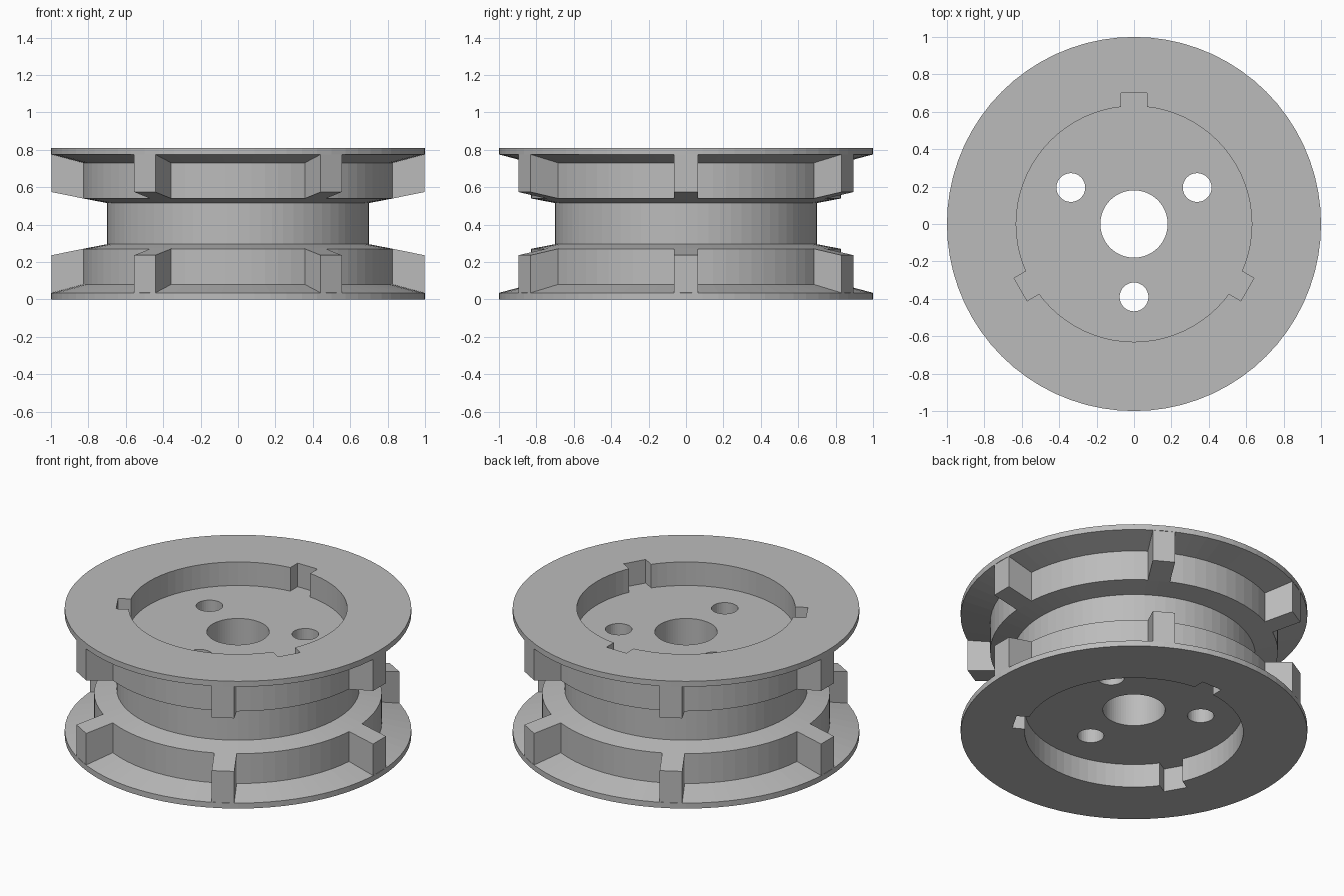
import bpy, bmesh
from math import pi, radians
from mathutils import Matrix, Vector

cube = bpy.data.objects.get("Cube")
if cube:
    bpy.data.objects.remove(cube, do_unlink=True)

HEIGHT = 0.81
SIDES = 72

grey = bpy.data.materials.new("plain grey")
grey.use_nodes = True
colour = (0.5, 0.5, 0.5, 1)
grey.diffuse_color = colour
grey.node_tree.nodes["Principled BSDF"].inputs["Base Color"].default_value = colour


def make_object(name, bm):
    bmesh.ops.recalc_face_normals(bm, faces=bm.faces)
    mesh = bpy.data.meshes.new(name)
    bm.to_mesh(mesh)
    bm.free()
    mesh.materials.append(grey)
    obj = bpy.data.objects.new(name, mesh)
    bpy.context.collection.objects.link(obj)
    return obj


def lathe(name, profile):
    """Revolve a closed (radius, height) outline around z."""
    bm = bmesh.new()
    verts = [bm.verts.new((r, 0, z)) for r, z in profile]
    edges = [bm.edges.new((a, b)) for a, b in zip(verts, verts[1:] + verts[:1])]
    bmesh.ops.spin(bm, geom=verts + edges, cent=(0, 0, 0), axis=(0, 0, 1),
                   angle=2 * pi, steps=SIDES, use_merge=True)
    bmesh.ops.remove_doubles(bm, verts=bm.verts, dist=1e-5)
    return make_object(name, bm)


def add_prism(bm, outline, half_width, angle):
    """Extrude a radial (radius, height) outline sideways and turn it about z."""
    turn = Matrix.Rotation(angle, 4, 'Z')
    near, far = [[bm.verts.new(turn @ Vector((r, y, z))) for r, z in outline]
                 for y in (-half_width, half_width)]
    bm.faces.new(near)
    bm.faces.new(far[::-1])
    for i in range(len(outline)):
        j = (i + 1) % len(outline)
        bm.faces.new((near[i], near[j], far[j], far[i]))


def mirrored(outline):
    return [(r, HEIGHT - z) for r, z in outline]


# Wheel body: bore, recess, flange, shoulder and hub, repeated upside down
lower = [(0.18, 0.15), (0.63, 0.15), (0.63, 0), (1, 0), (1, 0.035),
         (0.83, 0.08), (0.83, 0.27), (0.70, 0.295)]
body = lathe("wheel_body", lower + mirrored(lower)[::-1])

# Key notches in both recesses
bm = bmesh.new()
notch = [(0.6, -0.05), (0.7, -0.05), (0.7, 0.15), (0.6, 0.15)]
for angle in (90, 210, 330):
    for outline in (notch, mirrored(notch)):
        add_prism(bm, outline, 0.07, radians(angle))
notch_cutter = make_object("notch_cutter", bm)

# Bolt holes through the web
bm = bmesh.new()
for angle in (30, 150, 270):
    place = Matrix.Rotation(radians(angle), 4, 'Z') @ Matrix.Translation((0.39, 0, HEIGHT / 2))
    bmesh.ops.create_cone(bm, cap_ends=True, segments=36, radius1=0.077,
                          radius2=0.077, depth=1, matrix=place)
hole_cutter = make_object("hole_cutter", bm)

# Cut the body, then discard the cutters
cutters = (notch_cutter, hole_cutter)
for cutter in cutters:
    cutter.hide_render = True
    cut = body.modifiers.new(cutter.name, 'BOOLEAN')
    cut.operation = 'DIFFERENCE'
    cut.solver = 'EXACT'
    cut.object = cutter
depsgraph = bpy.context.evaluated_depsgraph_get()
cut_mesh = bpy.data.meshes.new_from_object(body.evaluated_get(depsgraph))
body.modifiers.clear()
body.data = cut_mesh
for cutter in cutters:
    bpy.data.objects.remove(cutter, do_unlink=True)

# Six radial ribs on each flange, tops following the shoulder slope
rib = [(0.825, 0.02), (0.997, 0.02), (0.997, 0.236), (0.825, 0.271)]
for name, outline in (("lower_ribs", rib), ("upper_ribs", mirrored(rib))):
    bm = bmesh.new()
    for i in range(6):
        add_prism(bm, outline, 0.065, i * pi / 3)
    make_object(name, bm)
